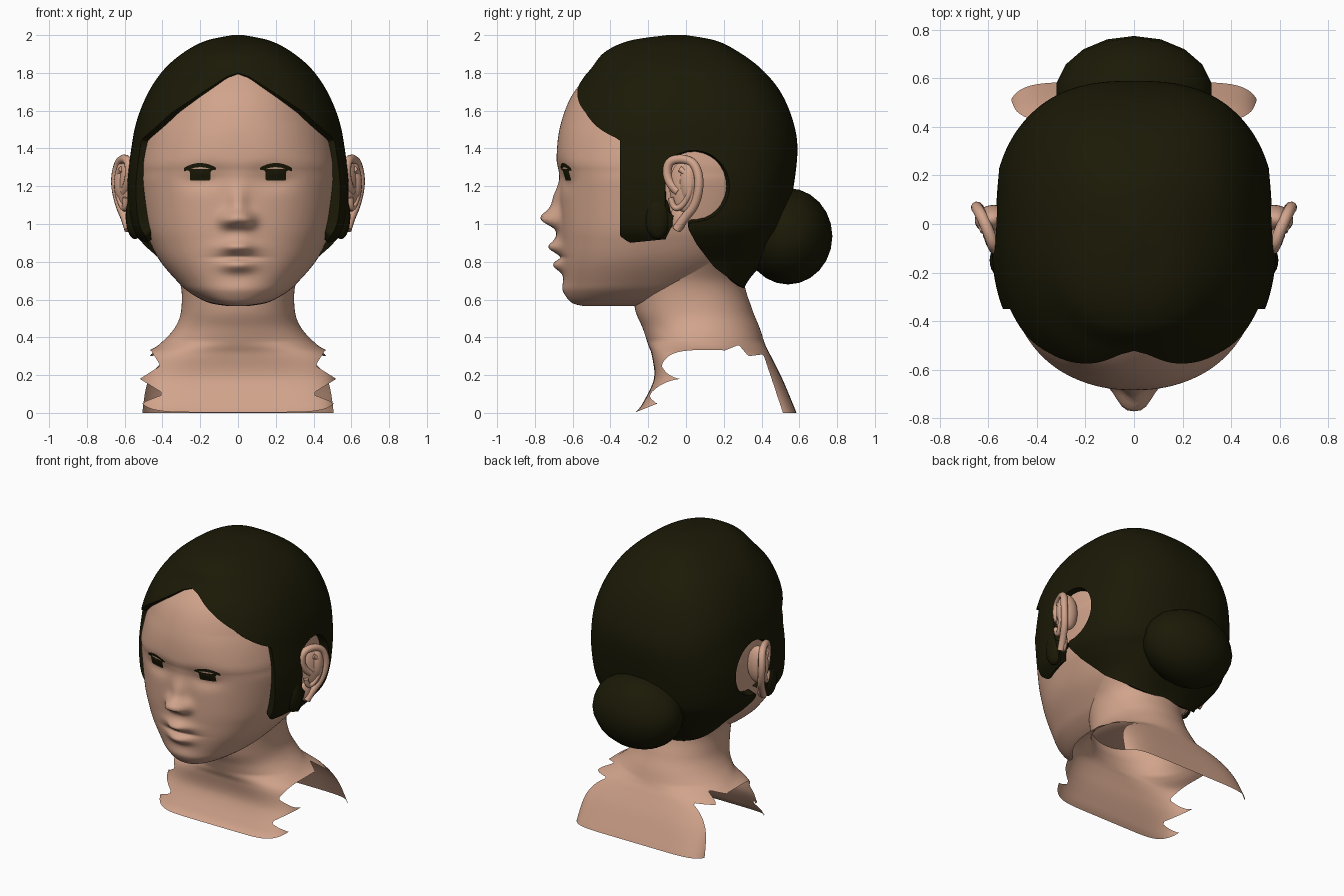
import bpy, bmesh, math
from mathutils import Vector

if "Cube" in bpy.data.objects:
    bpy.data.objects.remove(bpy.data.objects["Cube"], do_unlink=True)


def make_material(name, rgb):
    mat = bpy.data.materials.new(name)
    mat.use_nodes = True
    mat.diffuse_color = (*rgb, 1)
    shader = next(n for n in mat.node_tree.nodes if n.type == "BSDF_PRINCIPLED")
    shader.inputs["Base Color"].default_value = (*rgb, 1)
    shader.inputs["Roughness"].default_value = 0.8
    return mat


skin = make_material("warm skin", (0.64, 0.37, 0.26))
dark = make_material("dark olive hair", (0.011, 0.01, 0.002))


def piecewise(points, t):
    """Straight-line interpolation through (t, value) points."""
    if t <= points[0][0]:
        return points[0][1]
    for (a, va), (b, vb) in zip(points, points[1:]):
        if t <= b:
            return va + (vb - va) * (t - a) / (b - a)
    return points[-1][1]


def smooth_rows(rows, steps):
    """Catmull-Rom interpolation down a table of rows."""
    result = []
    last = len(rows) - 1
    for i in range(last):
        p0, p1 = rows[max(i - 1, 0)], rows[i]
        p2, p3 = rows[i + 1], rows[min(i + 2, last)]
        for k in range(steps):
            t = k / steps
            result.append([
                b + 0.5 * t * (c - a + t * (2 * a - 5 * b + 4 * c - d + t * (3 * (b - c) + d - a)))
                for a, b, c, d in zip(p0, p1, p2, p3)])
    result.append(list(rows[-1]))
    return result


def loft(rows, power, segments, steps, cap_bottom=False, cap_top=False):
    """Stack superellipse rings; each row is height, front, back, half width."""
    bm = bmesh.new()
    rings = []
    for z, front, back, half in smooth_rows(rows, steps):
        middle, depth = (front + back) / 2, (back - front) / 2
        ring = []
        for j in range(segments):
            angle = math.tau * j / segments
            c, s = math.cos(angle), math.sin(angle)
            e = 2 / power(z, s)
            x = half * math.copysign(abs(c) ** e, c)
            y = middle + depth * math.copysign(abs(s) ** e, s)
            ring.append(bm.verts.new((x, y, z)))
        rings.append(ring)
    for low, high in zip(rings, rings[1:]):
        for j in range(segments):
            k = (j + 1) % segments
            bm.faces.new((low[j], low[k], high[k], high[j]))
    if cap_bottom:
        bm.faces.new(rings[0][::-1])
    if cap_top:
        bm.faces.new(rings[-1])
    return bm


def score(bm, rule):
    """Cut the mesh along rule == 0 and return the faces where rule > 0."""
    value = {v: rule(v.co) for v in bm.verts}
    fresh = []
    for edge in list(bm.edges):
        a, b = edge.verts
        fa, fb = value[a], value[b]
        if fa * fb < 0:
            vert = bmesh.utils.edge_split(edge, a, fa / (fa - fb))[1]
            value[vert] = 0
            fresh.append(vert)
    if fresh:
        bmesh.ops.connect_verts(bm, verts=fresh)
    return [f for f in bm.faces if sum(value[v] for v in f.verts) > 0]


def trim(bm, rule):
    keep = set(score(bm, rule))
    bmesh.ops.delete(bm, geom=[f for f in bm.faces if f not in keep], context="FACES")


def finish(bm, name, *materials):
    mesh = bpy.data.meshes.new(name)
    bm.to_mesh(mesh)
    bm.free()
    for mat in materials:
        mesh.materials.append(mat)
    for poly in mesh.polygons:
        poly.use_smooth = True
    obj = bpy.data.objects.new(name, mesh)
    bpy.context.collection.objects.link(obj)
    return obj


def ellipsoid(name, mat, centre, radii, turn=0, segments=24, rings=14):
    bm = bmesh.new()
    bmesh.ops.create_uvsphere(bm, u_segments=segments, v_segments=rings, radius=1)
    obj = finish(bm, name, mat)
    obj.location, obj.scale = centre, radii
    obj.rotation_euler.z = turn


def tube(name, mat, points, radius):
    curve = bpy.data.curves.new(name, "CURVE")
    curve.dimensions = "3D"
    curve.bevel_depth = radius
    curve.bevel_resolution = 3
    curve.use_fill_caps = True
    spline = curve.splines.new("NURBS")
    spline.points.add(len(points) - 1)
    for point, co in zip(spline.points, points):
        point.co = (*co, 1)
    spline.use_endpoint_u = True
    spline.order_u = 3
    curve.materials.append(mat)
    obj = bpy.data.objects.new(name, curve)
    bpy.context.collection.objects.link(obj)


# Head: lofted skull and jaw
head_rows = [
    (.565, -.54, -.2, .05), (.585, -.605, 0, .16), (.64, -.635, .1, .26),
    (.7, -.645, .2, .325), (.8, -.655, .33, .41), (.9, -.66, .42, .465),
    (1, -.665, .48, .5), (1.2, -.667, .53, .535), (1.275, -.674, .545, .537),
    (1.35, -.685, .55, .533), (1.5, -.67, .53, .505), (1.65, -.62, .48, .455),
    (1.76, -.545, .4, .385), (1.86, -.44, .3, .29), (1.93, -.3, .15, .16)]
head = loft(head_rows, lambda z, s: min(2.35, max(2.1, 3.65 - z)), 192, 12, True, True)

# Facial features: soft bumps given as x, z, width, height, forward amount
bumps = [
    (0, 1.035, .05, .05, .06), (0, 1.12, .045, .08, .04),    # nose tip, bridge
    (.05, 1.02, .045, .042, .065),                           # nostril wing
    (0, .873, .1, .035, .045), (.03, .878, .04, .03, .012),  # upper lip
    (0, .92, .08, .05, .025),                                # groove under nose
    (0, .782, .085, .035, .05), (0, .822, .12, .012, -.012), # lower lip, crease
    (0, .65, .12, .05, .015),                                # chin
    (.19, 1.25, .1, .06, -.035), (.2, 1.262, .07, .04, .025)]  # socket, eyeball
bumps += [(-x, *rest) for x, *rest in bumps if x]
for v in head.verts:
    if v.co.y < -.35:
        x, z = v.co.x, v.co.z
        v.co.y -= sum(amount * math.exp(-((x - bx) / w) ** 2 - ((z - bz) / h) ** 2)
                      for bx, bz, w, h, amount in bumps)


# Eyes: iris and upper lash line cut into the face
def eye_rule(co):
    if co.y > -.35:
        return -1
    dx, z = abs(co.x) - .2, co.z
    iris = min(.055 - abs(dx), .03 - abs(z - 1.26))
    lash = min(.011 - abs(z - 1.312 + 3.5 * dx * dx), .085 - abs(dx))
    return max(iris, lash)


for face in score(head, eye_rule):
    face.material_index = 1
finish(head, "head", skin, dark)

# Neck and ragged-edged shoulders
neck_rows = [
    (0, -.27, .585, .53), (.05, -.23, .565, .53), (.18, -.17, .51, .53),
    (.3, -.18, .45, .51), (.36, -.2, .42, .42), (.45, -.23, .39, .335),
    (.55, -.27, .35, .3), (.7, -.28, .31, .31), (.85, -.22, .36, .4)]
neck = loft(neck_rows, lambda z, s: max(2.1, 7 - 13 * z), 160, 8)
ragged_edge = [(-.3, -.01), (-.15, .05), (-.1, .1), (.05, .18), (.055, .27),
               (.28, .36), (.33, .3), (.41, .31), (.52, -.02)]
front_side = [(0, .53), (.05, .52), (.1, .39), (.18, .52), (.25, .41), (.33, .46), (.4, .6)]


def shoulder_rule(co):
    above = co.z - piecewise(ragged_edge, co.y)
    if co.y > .2:
        return above
    return min(above, piecewise(front_side, co.z) - abs(co.x))


trim(neck, shoulder_rule)
finish(neck, "neck", skin)

# Hair cap: outer shell trimmed along the hairline, ears and nape
hair_rows = [
    (.62, -.1, .29, .3), (.7, -.2, .33, .345), (.8, -.45, .41, .41),
    (.9, -.6, .47, .51), (1, -.67, .53, .57), (1.2, -.69, .57, .587),
    (1.4, -.69, .59, .565), (1.55, -.667, .565, .535), (1.7, -.605, .5, .473),
    (1.82, -.505, .4, .39), (1.91, -.43, .28, .285), (1.97, -.3, .16, .17),
    (2, -.1, 0, .03)]
hairline = [(0, 1.8), (.06, 1.78), (.2, 1.69), (.35, 1.59), (.45, 1.5), (.52, 1.44)]
nape = [(-.34, .93), (-.3, .9), (-.1, .92), (-.06, 1.02), (-.01, 1.02),
        (.05, .9), (.15, .77), (.3, .66)]
ear_gap = Vector((.04, 1.2))


def hair_rule(co):
    front = max(co.y + .35, co.z - piecewise(hairline, abs(co.x)))
    below = co.z - piecewise(nape, co.y)
    gap = (Vector((co.y, co.z)) - ear_gap).length - .19
    return min(front, below, max(gap, -.11 - co.y))


hair = loft(hair_rows, lambda z, s: 2.6 if s > 0 else 2.27, 128, 8, cap_top=True)
trim(hair, hair_rule)
hair_cap = finish(hair, "hair_cap", dark)
thick = hair_cap.modifiers.new("thickness", "SOLIDIFY")
thick.thickness = .06
thick.offset = -1
crisp = hair_cap.modifiers.new("crisp_rim", "EDGE_SPLIT")
crisp.split_angle = math.radians(50)

# Bun at the back
ellipsoid("hair_bun", dark, (0, .54, .935), (.325, .235, .255), segments=18, rings=12)

# Ears and the lock in front: bowl, root, lobe, rolled rim and inner fold
rim = [(-.04, 1.17), (-.1, 1.22), (-.1, 1.33), (-.02, 1.35), (.05, 1.32),
       (.075, 1.22), (.05, 1.1), (-.01, 1.03), (-.05, .97)]
fold = [(-.03, 1.29), (.02, 1.26), (.025, 1.17), (-.02, 1.09), (-.07, 1.08), (-.08, 1.14)]
for side, label in ((1, "left"), (-1, "right")):
    def on_ear(points, lift):
        return [(side * (.575 + lift + .45 * (y + .1) * (1 - ((z - 1.23) / .28) ** 2)), y, z)
                for y, z in points]

    ellipsoid(label + "_ear_bowl", skin, (side * .6, -.01, 1.2), (.032, .085, .135), -.42 * side)
    ellipsoid(label + "_ear_root", skin, (side * .585, .02, 1.22), (.072, .058, .13), -.2 * side)
    ellipsoid(label + "_ear_lobe", skin, (side * .565, -.04, 1.03), (.025, .045, .07), -.4 * side)
    tube(label + "_ear_rim", skin, on_ear(rim, 0), .024)
    tube(label + "_ear_fold", skin, on_ear(fold, .012), .016)
    ellipsoid(label + "_hair_lock", dark, (side * .545, -.15, 1.04), (.05, .07, .12))
